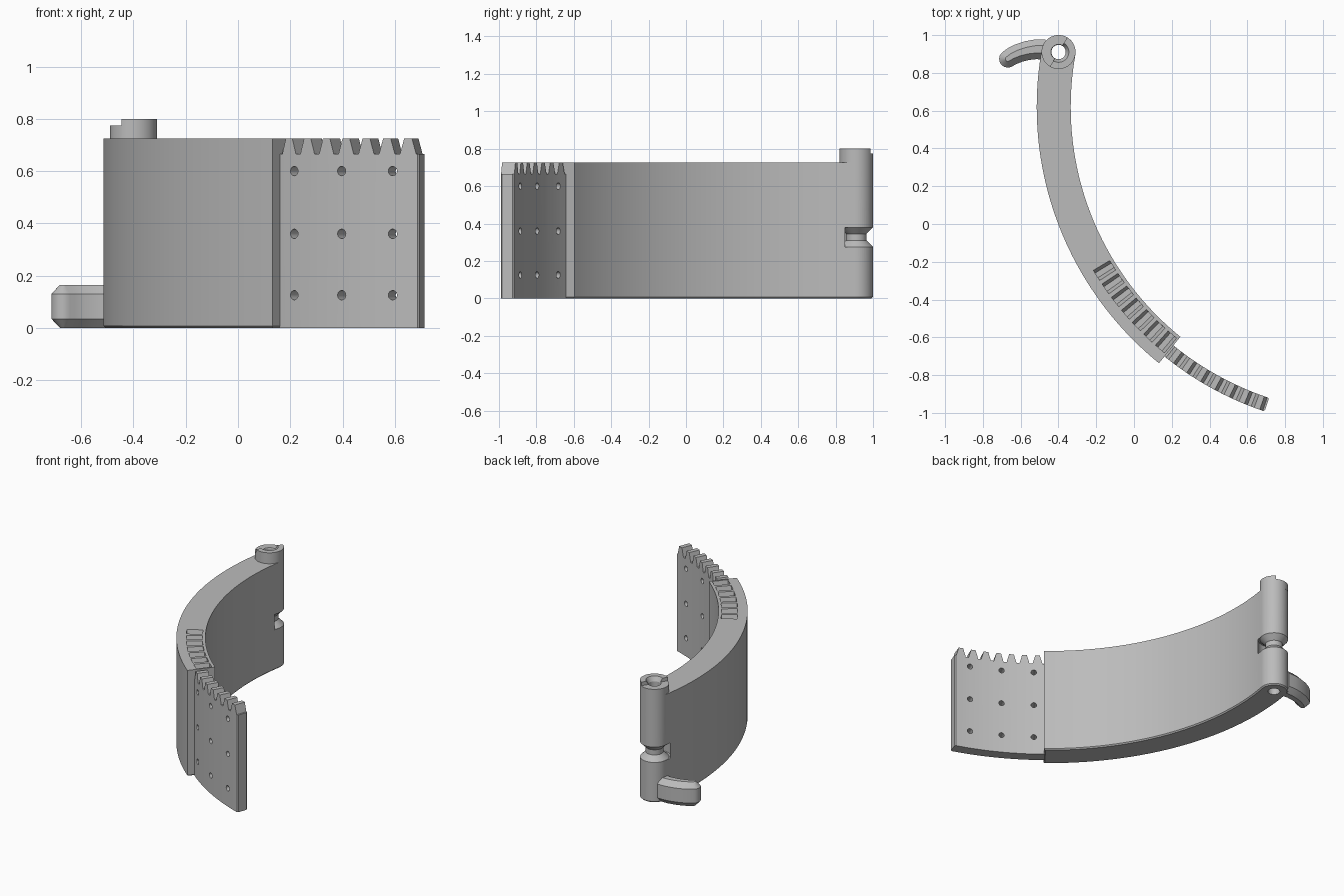
import bpy, bmesh
from math import cos, sin, radians
from mathutils import Vector

if "Cube" in bpy.data.objects:
    bpy.data.objects.remove(bpy.data.objects["Cube"], do_unlink=True)

GREY = bpy.data.materials.new("plain grey")
GREY.use_nodes = True
GREY.diffuse_color = (0.5, 0.5, 0.5, 1)
GREY.node_tree.nodes["Principled BSDF"].inputs["Base Color"].default_value = (0.5, 0.5, 0.5, 1)

# Shared arc that the whole strap follows
CENTRE = Vector((1.231, 0.62))
R_IN, R_OUT = 1.566, 1.746
R_MID, HALF = (R_IN + R_OUT) / 2, (R_OUT - R_IN) / 2
A_PIVOT, A_JOIN, A_TIP = 169.9, 231, 251.5
TOP, ROOT, TEETH = 0.725, 0.665, 7
PITCH = (A_TIP - A_JOIN) / TEETH


def polar(r, a, c=CENTRE):
    return Vector((c[0] + r * cos(radians(a)), c[1] + r * sin(radians(a))))


PIVOT = polar(R_MID, A_PIVOT)


def arc(r, a, b, n, c=CENTRE):
    return [polar(r, a + (b - a) * i / n, c) for i in range(n + 1)]


def circle(r, c=PIVOT, n=48):
    return arc(r, 0, 360, n, c)[:-1]


def skin(bm, rings, closed=False):
    """Join rings of 3D points; cap the ends unless the rings form a loop."""
    loops = [[bm.verts.new(p) for p in ring] for ring in rings]
    n = len(loops[0])
    pairs = list(zip(loops, loops[1:]))
    if closed:
        pairs.append((loops[-1], loops[0]))
    else:
        bm.faces.new(loops[0])
        bm.faces.new(loops[-1])
    for a, b in pairs:
        for i in range(n):
            j = (i + 1) % n
            bm.faces.new((a[i], a[j], b[j], b[i]))


def levels(*pairs):
    """Flat outlines placed at heights."""
    return [[(p[0], p[1], z) for p in outline] for outline, z in pairs]


def build(name, solids, closed=False):
    bm = bmesh.new()
    for rings in solids:
        skin(bm, rings, closed)
    bmesh.ops.recalc_face_normals(bm, faces=bm.faces)
    mesh = bpy.data.meshes.new(name)
    bm.to_mesh(mesh)
    bm.free()
    mesh.materials.append(GREY)
    ob = bpy.data.objects.new(name, mesh)
    bpy.context.collection.objects.link(ob)
    return ob


def activate(ob):
    bpy.ops.object.select_all(action='DESELECT')
    ob.select_set(True)
    bpy.context.view_layer.objects.active = ob


def cut(ob, *cutters):
    activate(ob)
    for c in cutters:
        m = ob.modifiers.new("cut", 'BOOLEAN')
        m.operation, m.solver, m.object = 'DIFFERENCE', 'EXACT', c
        bpy.ops.object.modifier_apply(modifier=m.name)


# Curved band with a round pivot end and a fine chamfer underneath
def band_outline(inset):
    h = HALF - inset
    end = A_JOIN - inset * 35
    return (arc(R_MID + h, end, A_PIVOT, 48)
            + arc(h, A_PIVOT, A_PIVOT - 180, 24, PIVOT)[1:-1]
            + arc(R_MID - h, A_PIVOT, end, 48))


band = build("curved_band", [levels((band_outline(0.008), 0), (band_outline(0), 0.008),
                                    (band_outline(0), TOP))])
collar = build("pivot_collar", [levels((circle(HALF), TOP - 0.002), (circle(HALF), 0.8))])

# Pin bore, flared at the top
bore = build("bore_cutter", [levels((circle(0.038), -0.1), (circle(0.038), 0.77),
                                    (circle(0.055), 0.801), (circle(0.055), 0.9))])

# Waist groove around the pivot
groove_profile = [(0.101, 0.275), (0.09, 0.275), (0.055, 0.31),
                  (0.055, 0.345), (0.09, 0.38), (0.101, 0.38)]
groove = build("groove_cutter", [[[(*polar(r, 7.5 * i, PIVOT), z) for r, z in groove_profile]
                                  for i in range(48)]], closed=True)

# Half-step on top of the collar
along, away = Vector((0.51, 0.86)), Vector((-0.86, 0.51))
half = [PIVOT - along * 0.2, PIVOT + along * 0.2,
        PIVOT + along * 0.2 + away * 0.2, PIVOT - along * 0.2 + away * 0.2]
step = build("step_cutter", [levels((half, 0.775), (half, 0.9))])


# Row of tapered tooth pockets in the band top
def pocket(a, w):
    return [polar(1.585, a - w), polar(1.685, a - w), polar(1.685, a + w), polar(1.585, a + w)]


pockets = build("pocket_cutter", [
    levels((pocket(a, PITCH * 0.17), ROOT), (pocket(a, PITCH * 0.4), TOP + 0.01))
    for a in [A_JOIN - PITCH * (i + 0.5) for i in range(TEETH)]])

cut(band, bore, groove, pockets)
cut(collar, bore, step)

# Thin toothed plate continuing the arc
P_IN, P_OUT = 1.625, 1.7
stations = [(A_JOIN - 0.1, ROOT)]
for i in range(TEETH):
    for f, z in ((0.12, ROOT), (0.32, TOP), (0.68, TOP), (0.88, ROOT)):
        stations.append((A_JOIN + PITCH * (i + f), z))
stations.append((A_TIP - 0.2, ROOT))


def section(a, z, e=0):
    return [(*polar(r, a), h) for r, h in
            ((P_IN + e, 0), (P_OUT - e, 0), (P_OUT - e, z), (P_IN + e, z))]


plate = build("toothed_plate", [[section(a, z) for a, z in stations]
                                + [section(A_TIP, ROOT, 0.008)]])

# Grid of small holes through the plate
drills = []
for a in (53.3, 60.6, 67.9):
    out = polar(1, 180 + a, (0, 0)).to_3d()
    side = Vector((-out.y, out.x, 0))
    for z in (0.125, 0.36, 0.6):
        drills.append([[CENTRE.to_3d() + out * r + Vector((0, 0, z))
                        + side * p.x + Vector((0, 0, p.y))
                        for p in circle(0.018, (0, 0), 20)] for r in (1.55, 1.8)])
drill = build("drill_cutter", drills)
cut(plate, drill)

# Hooked finger lever with chamfered rim and rounded tip
spine = [Vector(p) for p in ((-0.47, 0.924), (-0.52, 0.925), (-0.565, 0.918),
                             (-0.61, 0.905), (-0.645, 0.889), (-0.668, 0.874))]


def lever_outline(inset):
    left, right = [], []
    for i, p in enumerate(spine):
        d = (spine[min(i + 1, 5)] - spine[max(i - 1, 0)]).normalized()
        w = 0.054 - 0.0016 * i - inset
        n = Vector((d.y, -d.x)) * w
        left.append(p + n)
        right.append(p - n)
    tip = [p + n * cos(radians(t)) + d * w * sin(radians(t)) for t in range(18, 180, 18)]
    return left + tip + right[::-1]


slim, full = lever_outline(0.033), lever_outline(0)
lever = build("finger_lever", [levels((slim, 0), (full, 0.035), (full, 0.13), (slim, 0.165))])

# Remove cutters and shade
for c in (bore, groove, step, pockets, drill):
    bpy.data.objects.remove(c, do_unlink=True)
for ob in (band, collar, plate, lever):
    activate(ob)
    bpy.ops.object.shade_smooth_by_angle(angle=radians(25))
